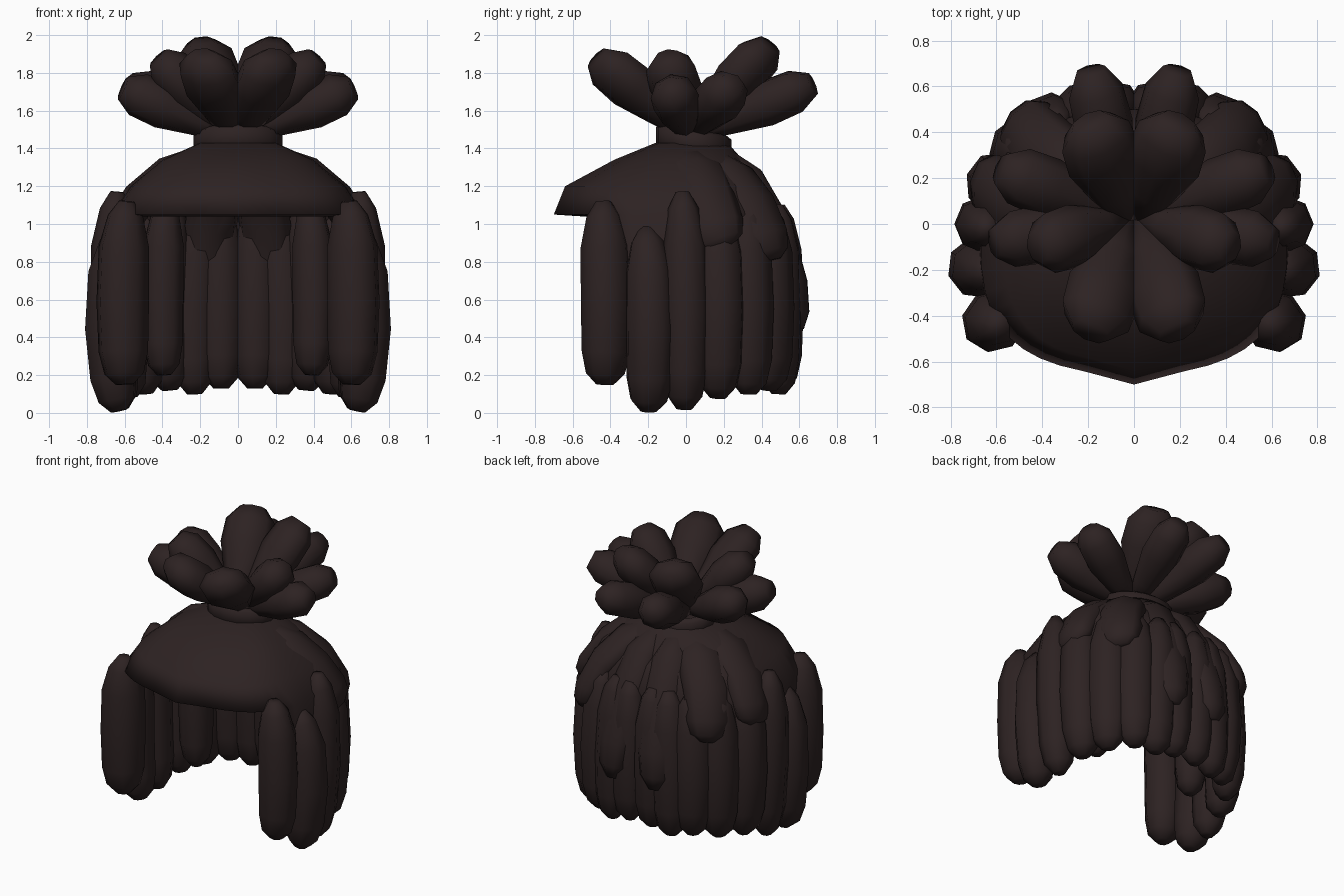
import bpy, bmesh, math
from mathutils import Vector

cube = bpy.data.objects.get("Cube")
if cube:
    bpy.data.objects.remove(cube)

hair = bpy.data.materials.new("dark_brown_hair")
hair.use_nodes = True
colour = (0.026, 0.016, 0.016, 1)
hair.diffuse_color = colour
hair.node_tree.nodes["Principled BSDF"].inputs["Base Color"].default_value = colour


def finish(bm, name, mirror=False):
    bmesh.ops.recalc_face_normals(bm, faces=bm.faces)
    for f in bm.faces:
        f.smooth = True
    mesh = bpy.data.meshes.new(name)
    bm.to_mesh(mesh)
    bm.free()
    mesh.materials.append(hair)
    ob = bpy.data.objects.new(name, mesh)
    bpy.context.collection.objects.link(ob)
    if mirror:
        ob.modifiers.new("mirror", "MIRROR")
    return ob


def bridge(bm, a, b, keep=lambda i: True):
    n = len(a)
    for i in range(n):
        if keep(i):
            bm.faces.new((a[i], a[(i + 1) % n], b[(i + 1) % n], b[i]))


HANG = ((0, .3), (.08, .7), (.25, 1), (.55, 1.04), (.82, .98), (.94, .78), (1, .35))
BUNCH = ((0, .3), (.3, .66), (.62, 1), (.86, .95), (1, .52))


def lock(name, start, mid, end, width, thick, profile=HANG, sides=8):
    """Mirrored lock of hair swept along a curve through three points."""
    p0, p2 = Vector(start), Vector(end)
    p1 = 2 * Vector(mid) - (p0 + p2) / 2
    outward = Vector((mid[0], mid[1], 0)).normalized()
    bm = bmesh.new()
    rings = []
    for t, r in profile:
        c = p0 * (1 - t) ** 2 + p1 * 2 * t * (1 - t) + p2 * t * t
        tan = ((p1 - p0) * (1 - t) + (p2 - p1) * t).normalized()
        side = tan.cross(outward).normalized()
        out = side.cross(tan)
        rings.append([bm.verts.new(c + side * math.cos(a) * width * r
                                   + out * math.sin(a) * thick * r)
                      for a in (math.tau * k / sides for k in range(sides))])
    for a, b in zip(rings, rings[1:]):
        bridge(bm, a, b)
    bm.faces.new(rings[0])
    bm.faces.new(rings[-1])
    return finish(bm, name, True)


# Scalp cap with a pointed overhanging fringe; sides and back run lower
N = 40
bm = bmesh.new()
rings = []
for z, rx, front, back in ((1.43, .2, .16, .22), (1.34, .4, .38, .3), (1.2, .57, .64, .42),
                           (1.05, .67, .7, .5), (.78, .68, .66, .46)):
    ring = []
    for i in range(N):
        a = math.tau * i / N
        c, s = math.cos(a), math.sin(a)
        e = .62 if s < 0 else .9
        u = abs(c) ** e
        y = back * s ** e if s > 0 else -front * abs(s) ** e * (1 - .13 * math.sqrt(u))
        ring.append(bm.verts.new((math.copysign(u, c) * rx, y, z)))
    rings.append(ring)
bm.faces.new(rings[0])
for a, b in zip(rings[:3], rings[1:4]):
    bridge(bm, a, b)
low = lambda i: i < N // 2 + 3 or i >= N - 3
bridge(bm, rings[3], rings[4], low)
# Fringe lower lip, folded inward
lip = [bm.verts.new((v.co.x * .88, v.co.y * .78, 1.04)) for v in rings[3]]
bridge(bm, rings[3], lip, lambda i: not low(i))
bmesh.ops.delete(bm, geom=[v for v in bm.verts if not v.link_faces], context='VERTS')
finish(bm, "cap_and_fringe")

# Tie band at the crown, tilted towards the back
bm = bmesh.new()
loops = []
for z, r in ((1.37, .21), (1.39, .235), (1.48, .235), (1.5, .2), (1.46, .12)):
    loops.append([bm.verts.new((r * math.cos(a), .04 + .85 * r * math.sin(a),
                                z - .14 * r * math.sin(a)))
                  for a in (math.tau * k / 16 for k in range(16))])
for a, b in zip(loops, loops[1:]):
    bridge(bm, a, b)
bm.faces.new(loops[-1])
finish(bm, "tie_band")

# Hanging locks: top x, y, z, middle x, bottom x, z, half width, half depth
for name, x, y, top, mx, bx, low_z, w, d in (
        ("front_lock", .59, -.44, 1.12, .61, .6, .15, .13, .14),
        ("temple_lock", .63, -.21, .98, .68, .63, .01, .13, .13),
        ("side_lock", .64, -.02, 1.17, .66, .62, .02, .12, .12),
        ("inner_side_lock", .38, .08, 1.12, .4, .39, .2, .11, .11),
        ("rear_side_lock", .57, .16, 1.1, .61, .57, .08, .13, .12),
        ("rear_corner_lock", .48, .32, 1.1, .51, .49, .1, .13, .11),
        ("outer_back_lock", .34, .43, 1.1, .38, .36, .12, .13, .11),
        ("back_lock", .2, .48, 1.1, .23, .23, .1, .125, .11),
        ("centre_back_lock", .09, .49, 1.1, .09, .09, .13, .12, .11)):
    lock(name, (x, y, top), (mx, y + .02, (top + low_z) / 2), (bx, y + .01, low_z), w, d)

# Overlapping locks swept down from the band
lock("upper_side_lock", (.2, .04, 1.36), (.5, .09, 1.16), (.66, .2, .87), .16, .09)
lock("upper_corner_lock", (.14, .14, 1.35), (.39, .33, 1.13), (.49, .46, .81), .15, .09)
lock("upper_back_lock", (.08, .18, 1.35), (.14, .44, 1.03), (.17, .59, .44), .14, .1)

# Bunch of locks fanning out above the band
for name, tip, w in (("bunch_front_lock", (.19, -.47, 1.88), .17),
                     ("bunch_upper_side_lock", (.42, -.1, 1.88), .14),
                     ("bunch_lower_side_lock", (.61, -.08, 1.72), .13),
                     ("bunch_rear_side_lock", (.58, .24, 1.74), .135),
                     ("bunch_upper_back_lock", (.19, .44, 1.95), .17),
                     ("bunch_lower_back_lock", (.19, .67, 1.74), .13)):
    start = Vector((.03, .02, 1.47))
    end = Vector(tip)
    lock(name, start, (start + end) / 2, end, w, .125, BUNCH)
